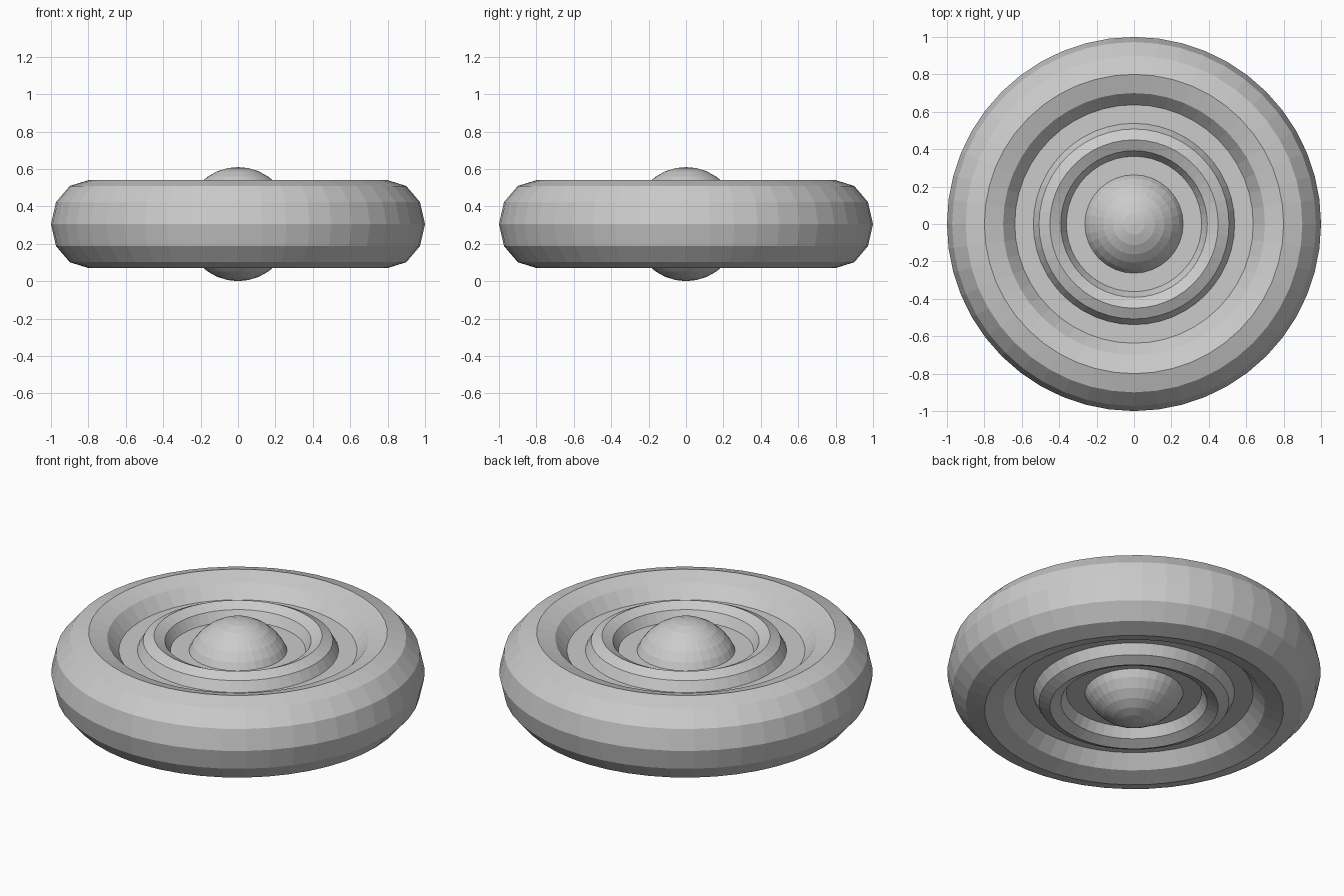
import bpy, bmesh, math

if "Cube" in bpy.data.objects:
    bpy.data.objects.remove(bpy.data.objects["Cube"])

MID = 0.305  # height of the wheel's centre plane


def ring(name, major, width, height, segs=48, sides=12):
    """Ring with an elliptical, faceted cross-section."""
    bm = bmesh.new()
    grid = []
    for i in range(segs):
        a = 2 * math.pi * i / segs
        row = []
        for j in range(sides):
            b = 2 * math.pi * j / sides
            r = major + width * math.cos(b)
            row.append(bm.verts.new((r * math.cos(a), r * math.sin(a),
                                     MID + height * math.sin(b))))
        grid.append(row)
    for i in range(segs):
        n = (i + 1) % segs
        for j in range(sides):
            k = (j + 1) % sides
            bm.faces.new((grid[i][j], grid[n][j], grid[n][k], grid[i][k]))
    mesh = bpy.data.meshes.new(name)
    bm.to_mesh(mesh)
    bm.free()
    obj = bpy.data.objects.new(name, mesh)
    bpy.context.collection.objects.link(obj)
    return obj


# Fat tyre and the raised inner ring
ring("tyre", 0.80, 0.20, 0.235)
ring("inner_ring", 0.45, 0.116, 0.215)

# Flat web joining the rings
bpy.ops.mesh.primitive_cylinder_add(vertices=48, radius=0.70, depth=0.26,
                                    location=(0, 0, MID))
bpy.context.object.name = "web_disc"

# Rounded hub poking out on both sides
bpy.ops.mesh.primitive_uv_sphere_add(segments=32, ring_count=16, radius=1,
                                     location=(0, 0, MID))
hub = bpy.context.object
hub.name = "hub"
hub.scale = (0.292, 0.292, 0.305)
